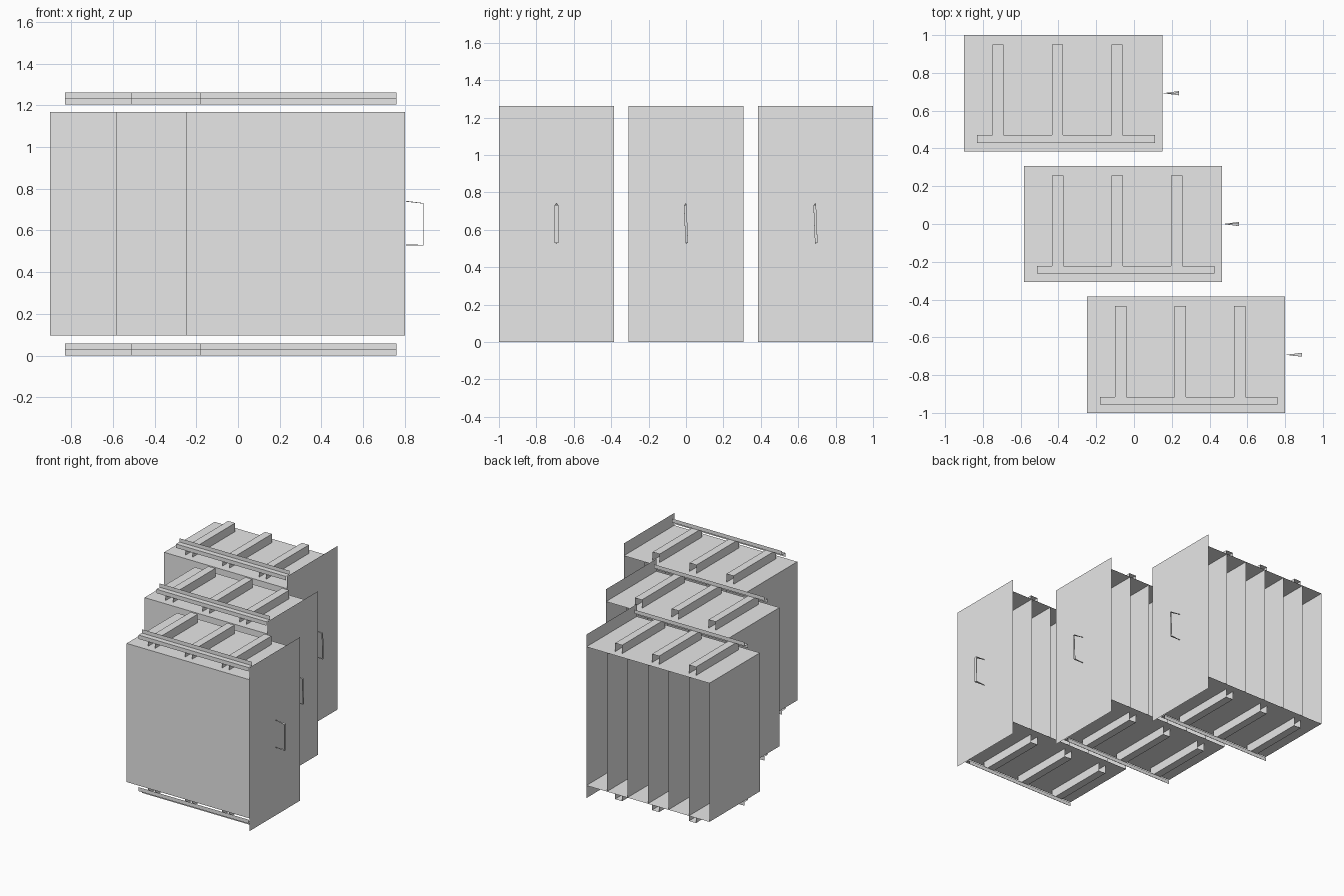
import bpy
import bmesh
from mathutils import Vector

cube = bpy.data.objects.get("Cube")
if cube:
    bpy.data.objects.remove(cube, do_unlink=True)

# Single painted sheet metal colour
metal = bpy.data.materials.new("light_grey_metal")
metal.use_nodes = True
GREY = (0.8, 0.8, 0.8, 1)
metal.diffuse_color = GREY
metal.node_tree.nodes["Principled BSDF"].inputs["Base Color"].default_value = GREY

WIDTH, DEPTH, HEIGHT = 1.05, 0.615, 1.262
LOW, HIGH = 0.097, 1.167          # cabinet floor and roof
BAYS = 6


def finish(name, bm):
    bmesh.ops.remove_doubles(bm, verts=bm.verts, dist=1e-5)
    bmesh.ops.recalc_face_normals(bm, faces=bm.faces)
    mesh = bpy.data.meshes.new(name)
    bm.to_mesh(mesh)
    bm.free()
    mesh.materials.append(metal)
    obj = bpy.data.objects.new(name, mesh)
    bpy.context.collection.objects.link(obj)
    return obj


def sweep(bm, profile, along):
    """Sweep an open profile along a vector to make folded sheet metal."""
    rows = [[bm.verts.new(Vector(p) + Vector(o)) for p in profile]
            for o in ((0, 0, 0), along)]
    for i in range(len(profile) - 1):
        bm.faces.new((rows[0][i], rows[0][i + 1], rows[1][i + 1], rows[1][i]))


def mirrored(z, flip):
    return HEIGHT - z if flip else z


def build_unit(label, x, y, twist):
    # Cabinet shell: roof, end wall and floor, plus the front sheet
    bm = bmesh.new()
    right = x + WIDTH
    sweep(bm, [(right, y, HIGH), (x, y, HIGH), (x, y, LOW), (right, y, LOW)],
          (0, DEPTH, 0))
    sweep(bm, [(x, y, LOW), (x, y, HIGH)], (WIDTH, 0, 0))
    finish(label + "_cabinet", bm)

    # Upright dividers between the open bays
    bm = bmesh.new()
    for i in range(1, BAYS):
        px = x + WIDTH * i / BAYS
        sweep(bm, [(px, y, LOW), (px, y, HIGH)], (0, DEPTH, 0))
    finish(label + "_dividers", bm)

    # Tall end panel
    bm = bmesh.new()
    sweep(bm, [(right, y, 0), (right, y, HEIGHT)], (0, DEPTH, 0))
    finish(label + "_end_panel", bm)

    # Folded rail and three channels, on the roof and under the floor
    for flip, side in ((False, "upper"), (True, "lower")):
        lip, ledge, edge, base = (mirrored(z, flip)
                                  for z in (1.203, 1.233, HEIGHT, HIGH))
        front, back = y + 0.045, y + 0.085
        bm = bmesh.new()
        sweep(bm, [(x + 0.07, front, lip), (x + 0.07, front, ledge),
                   (x + 0.07, back, ledge), (x + 0.07, back, edge)],
              (0.94, 0, 0))
        finish(f"{label}_{side}_rail", bm)

        bm = bmesh.new()
        for i in range(3):
            a = x + 0.15 + 0.315 * i
            b = a + 0.06
            sweep(bm, [(a, front, base), (a, front, ledge),
                       (b, front, ledge), (b, front, base)], (0, 0.52, 0))
        finish(f"{label}_{side}_channels", bm)

    # Pull handle: flat grip on two pointed prongs
    bm = bmesh.new()
    middle = y + DEPTH / 2
    grip = right + 0.088
    half = 0.01 if twist == 0 else 0.007
    ends = []
    for z, shift in ((0.53, twist), (0.73, -twist)):
        pair = [bm.verts.new((grip, middle + shift + s * half, z))
                for s in (-1, 1)]
        tip = bm.verts.new((right + 0.005, middle, z + (0.01 if z > 0.6 else 0)))
        bm.faces.new((*pair, tip))
        ends.append(pair)
    bm.faces.new((ends[0][0], ends[0][1], ends[1][1], ends[1][0]))
    handle = finish(label + "_handle", bm)
    solid = handle.modifiers.new("thickness", "SOLIDIFY")
    solid.thickness = 0.004
    solid.offset = 0


# Three units, each pulled out further than the one behind it
for label, x, y, twist in (("front_unit", -0.25, -1.0, 0),
                           ("middle_unit", -0.583, -0.3075, 0.004),
                           ("rear_unit", -0.9, 0.385, 0.004)):
    build_unit(label, x, y, twist)
